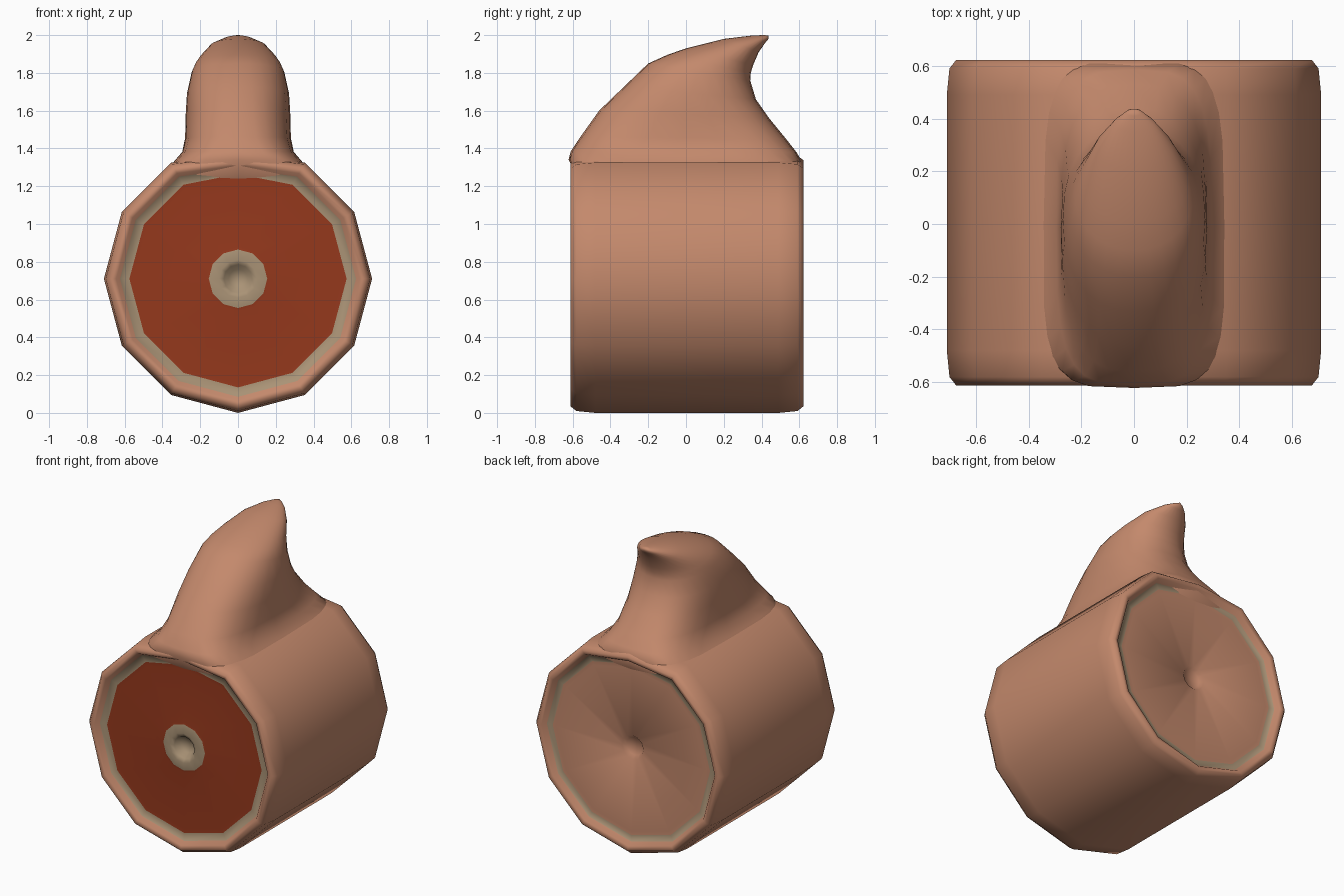
import bpy, bmesh, math

if "Cube" in bpy.data.objects:
    bpy.data.objects.remove(bpy.data.objects["Cube"])


def material(name, rgb):
    m = bpy.data.materials.new(name)
    m.diffuse_color = (*rgb, 1)
    m.use_nodes = True
    m.node_tree.nodes["Principled BSDF"].inputs["Base Color"].default_value = m.diffuse_color
    return m


skin = material("skin", (0.55, 0.25, 0.15))
fat = material("fat", (0.40, 0.29, 0.18))
meat = material("meat", (0.30, 0.04, 0.012))


def finish(bm, name, mats):
    bmesh.ops.recalc_face_normals(bm, faces=bm.faces)
    me = bpy.data.meshes.new(name)
    bm.to_mesh(me)
    bm.free()
    for m in mats:
        me.materials.append(m)
    ob = bpy.data.objects.new(name, me)
    bpy.context.collection.objects.link(ob)
    for p in me.polygons:
        p.use_smooth = True
    return ob


def bridge(bm, a, b, mat=0):
    n = max(len(a), len(b))
    for i in range(n):
        j = (i + 1) % n
        if len(b) == 1:
            f = bm.faces.new((a[i], a[j], b[0]))
        elif len(a) == 1:
            f = bm.faces.new((a[0], b[j], b[i]))
        else:
            f = bm.faces.new((a[i], a[j], b[j], b[i]))
        f.material_index = mat


# Twelve-sided body: (radius, y, material of the band that follows)
# from the front bone, over the skin, to the back dimple
CZ, SIDES = 0.71, 12
profile = [
    (0, -0.525, 1), (0.05, -0.53, 1), (0.075, -0.57, 1), (0.10, -0.582, 1),
    (0.155, -0.572, 2), (0.17, -0.57, 2), (0.55, -0.57, 2), (0.575, -0.57, 1),
    (0.625, -0.575, 0), (0.645, -0.605, 0), (0.675, -0.612, 0),
    (0.70, -0.58, 0), (0.71, -0.48, 0), (0.71, 0.49, 0), (0.70, 0.59, 0),
    (0.675, 0.622, 0), (0.645, 0.615, 0), (0.625, 0.585, 1),
    (0.585, 0.58, 0), (0.56, 0.58, 0), (0.08, 0.565, 0), (0.06, 0.545, 0),
    (0, 0.54, 0),
]
bm = bmesh.new()
prev, prev_mat = None, 0
for r, y, mat in profile:
    if r == 0:
        ring = [bm.verts.new((0, y, CZ))]
    else:
        ring = []
        for i in range(SIDES):
            a = 2 * math.pi * i / SIDES
            # the top is slightly flattened under the fin
            k = 1 if i or r < 0.5 else (0.93 if r > 0.6 else 0.965)
            ring.append(bm.verts.new((r * k * math.sin(a), y, CZ + r * k * math.cos(a))))
    if prev:
        bridge(bm, prev, ring, prev_mat)
    prev, prev_mat = ring, mat
finish(bm, "body", [skin, fat, meat])

# Swept-back fin: (front y, front z, back y, back z, half width, squareness)
slices = [
    (-0.57, 1.24, 0.58, 1.24, 0.42, 5),
    (-0.622, 1.34, 0.615, 1.33, 0.335, 4.5),
    (-0.61, 1.385, 0.585, 1.38, 0.295, 3.6),
    (-0.56, 1.46, 0.53, 1.45, 0.28, 2.8),
    (-0.46, 1.60, 0.44, 1.56, 0.277, 2.4),
    (-0.33, 1.725, 0.37, 1.66, 0.27, 2.3),
    (-0.20, 1.85, 0.34, 1.76, 0.245, 2.2),
    (-0.10, 1.895, 0.343, 1.80, 0.226, 2.1),
    (0.00, 1.93, 0.355, 1.84, 0.20, 2),
    (0.20, 1.98, 0.385, 1.91, 0.145, 2),
    (0.35, 1.998, 0.42, 1.96, 0.075, 2),
    (0.41, 2.0, 0.437, 1.98, 0.03, 2),
]
N = 28


def power(v, n):
    return math.copysign(abs(v) ** (2 / n), v)


bm = bmesh.new()
prev = None
for fy, fz, by, bz, w, n in slices:
    ring = []
    for i in range(N):
        a = 2 * math.pi * i / N
        t = (1 + power(math.cos(a), n)) / 2
        ring.append(bm.verts.new((w * power(math.sin(a), n),
                                  fy + (by - fy) * t, fz + (bz - fz) * t)))
    if prev:
        bridge(bm, prev, ring)
    prev = ring
bridge(bm, prev, [bm.verts.new((0, 0.437, 1.998))])
finish(bm, "fin", [skin])
